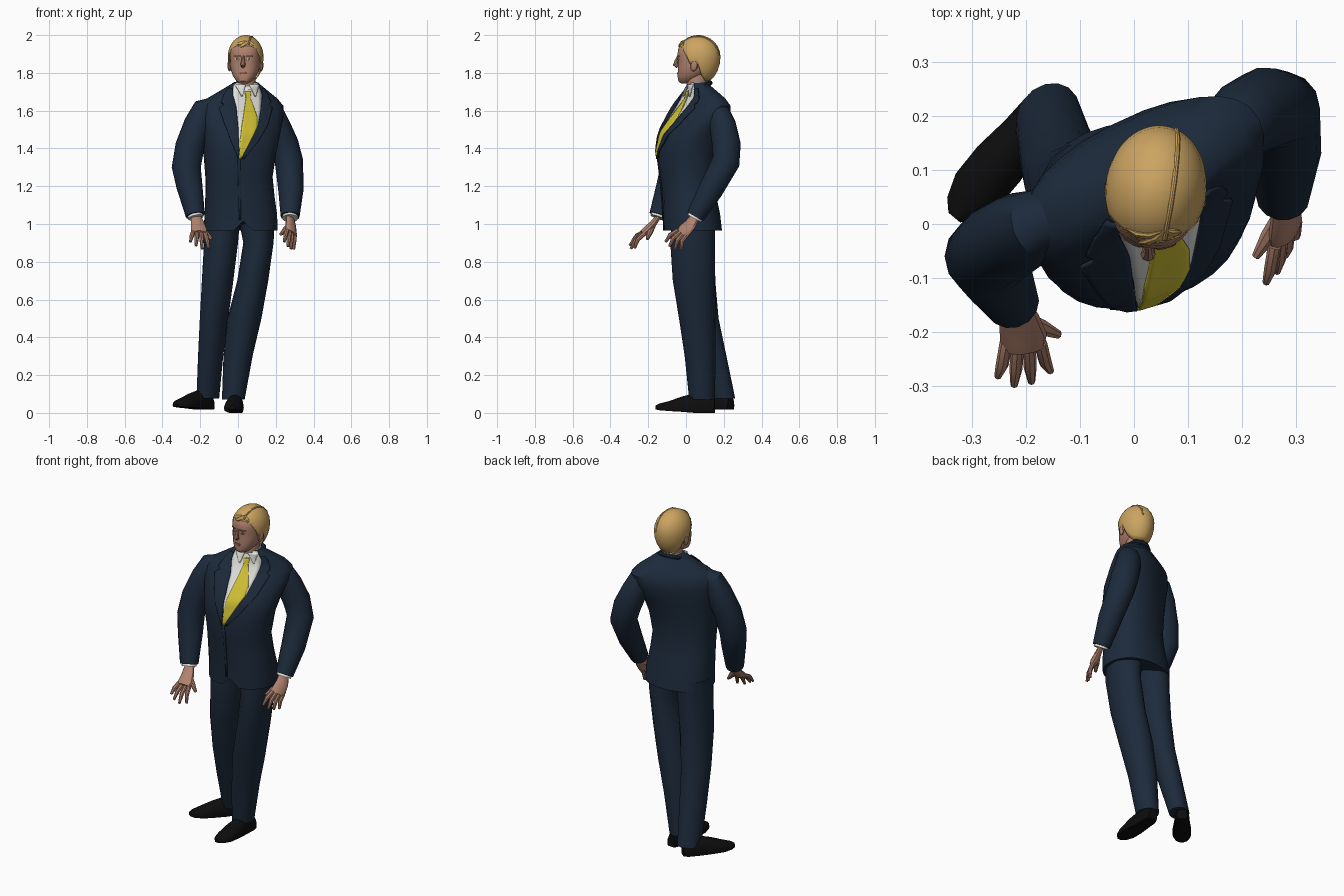
import bpy, bmesh
from math import sin, cos, pi, radians, copysign
from mathutils import Vector, Matrix
from mathutils.bvhtree import BVHTree

if "Cube" in bpy.data.objects:
    bpy.data.objects.remove(bpy.data.objects["Cube"])

def material(name, *rgb):
    m = bpy.data.materials.new(name)
    m.use_nodes = True
    m.diffuse_color = (*rgb, 1)
    m.node_tree.nodes["Principled BSDF"].inputs["Base Color"].default_value = (*rgb, 1)
    return m

SUIT = material("navy suit", .012, .0235, .044)
SHIRT = material("white shirt", .76, .76, .72)
TIE = material("yellow tie", .66, .55, .035)
SKIN = material("skin", .44, .225, .155)
LIPS = material("lips", .27, .115, .085)
HAIR = material("blond hair", .60, .37, .12)
BROW = material("brown brow", .2, .105, .055)
SHOE = material("black leather", .004, .004, .0045)

def finish(name, bm, mat, thick=0.0):
    """Turn a bmesh into a shaded object and return its surface tree."""
    tree = BVHTree.FromBMesh(bm)
    me = bpy.data.meshes.new(name)
    bm.to_mesh(me)
    bm.free()
    me.materials.append(mat)
    ob = bpy.data.objects.new(name, me)
    bpy.context.collection.objects.link(ob)
    if thick:
        mod = ob.modifiers.new("thickness", "SOLIDIFY")
        mod.thickness, mod.offset = thick, -1
    bpy.ops.object.select_all(action="DESELECT")
    ob.select_set(True)
    bpy.context.view_layer.objects.active = ob
    bpy.ops.object.shade_smooth_by_angle(angle=radians(35))
    return tree

def loft(name, rings, mat, top=True, thick=0.0):
    """Skin a list of closed rings of points."""
    bm = bmesh.new()
    vs = [[bm.verts.new(p) for p in ring] for ring in rings]
    for a, b in zip(vs, vs[1:]):
        for i in range(len(a)):
            bm.faces.new((a[i - 1], a[i], b[i], b[i - 1]))
    bm.faces.new(vs[0])
    if top:
        bm.faces.new(vs[-1])
    bmesh.ops.recalc_face_normals(bm, faces=bm.faces)
    return finish(name, bm, mat, thick)

def oval(z, cx, cy, hw, hd, yaw=0, n=28, power=2.0):
    """Horizontal rounded ring; three quarters of the way round is the front."""
    rot = Matrix.Rotation(radians(yaw), 3, "Z")
    turns = [(cos(2 * pi * i / n), sin(2 * pi * i / n)) for i in range(n)]
    return [Vector((cx, cy, z)) + rot @ Vector((hw * copysign(abs(c) ** (2 / power), c),
            hd * copysign(abs(s) ** (2 / power), s), 0)) for c, s in turns]

def tube(name, path, mat, n=14, flat=1.0, axis=(1, 0, 0)):
    """Tapered limb through points (x, y, z, radius), widest along axis."""
    pts, rings = [Vector(p[:3]) for p in path], []
    for i, p in enumerate(pts):
        t = (pts[min(i + 1, len(pts) - 1)] - pts[max(i - 1, 0)]).normalized()
        v = t.cross(Vector(axis)).normalized()
        u, r = v.cross(t), path[i][3]
        rings.append([p + u * r * cos(2 * pi * k / n) + v * r * flat * sin(2 * pi * k / n) for k in range(n)])
    loft(name, rings, mat)

def patch(name, tree, rows, mat, off, cols=8, steps=4):
    """Thin plate laid on the front of a surface; rows are (z, x left, x right)."""
    fine = [[p + (q - p) * k / steps for p, q in zip(a, b)] for a, b in zip(rows, rows[1:]) for k in range(steps)]
    bm, grid = bmesh.new(), []
    for z, xl, xr in fine + [rows[-1]]:
        line = []
        for c in range(cols + 1):
            x = xl + (xr - xl) * c / cols
            hit, nor, _, _ = tree.ray_cast(Vector((x, -1, z)), Vector((0, 1, 0)))
            if hit is None:
                hit, nor, _, _ = tree.find_nearest(Vector((x, 0, z)))
            line.append(bm.verts.new(hit + nor * off))
        grid.append(line)
    for a, b in zip(grid, grid[1:]):
        for c in range(cols):
            bm.faces.new((a[c], b[c], b[c + 1], a[c + 1]))
    finish(name, bm, mat, thick=.006)

# Jacket body, twisted towards its left at the chest, notched at the front hem
body = [(.965, .015, .035, .195, .155, 5), (1.05, .015, .03, .193, .15, 5), (1.15, .01, .015, .183, .142, 10),
        (1.25, .005, .005, .178, .138, 14), (1.38, .01, .005, .195, .152, 20), (1.48, .015, .026, .215, .15, 25),
        (1.57, .018, .068, .238, .13, 27), (1.625, .018, .085, .24, .108, 27), (1.665, .022, .086, .2, .085, 26),
        (1.7, .03, .08, .14, .07, 22), (1.73, .037, .072, .092, .057, 12), (1.748, .042, .072, .066, .05, 5)]
rings = [oval(*r, power=2.3) for r in body]
rings[0][21].z += .05
jacket = loft("jacket", rings, SUIT)

# Shirt front, tie, lapels and front edge lie on the jacket
patch("shirt_front", jacket, [(1.745, -.02, .10), (1.69, -.03, .125), (1.6, -.01, .12),
      (1.52, 0, .105), (1.43, .005, .06), (1.35, .008, .02)], SHIRT, .004)
patch("tie", jacket, [(1.70, .034, .066), (1.665, .04, .062), (1.56, .026, .10),
      (1.51, .018, .10), (1.43, .01, .06), (1.345, .004, .014)], TIE, .009)
patch("right_lapel", jacket, [(1.715, -.05, -.028), (1.68, -.075, -.029), (1.64, -.09, -.018),
      (1.63, -.075, -.015), (1.61, -.1, -.01), (1.5, -.06, 0), (1.345, 0, .006)], SUIT, .009)
patch("left_lapel", jacket, [(1.715, .118, .135), (1.68, .126, .155), (1.64, .123, .17),
      (1.63, .121, .16), (1.61, .12, .178), (1.52, .105, .155), (1.43, .06, .1), (1.345, .014, .03)], SUIT, .009)
patch("jacket_front_edge", jacket, [(1.35, -.002, .012), (1.02, .005, .015)], SUIT, .006, cols=2)

# Collars and neck
loft("shirt_collar", [oval(1.71, .045, .062, .064, .06), oval(1.752, .043, .068, .054, .052)], SHIRT)
for name, x0, x1, tip in (("right_collar_wing", -.018, .04, .018), ("left_collar_wing", .056, .108, .088)):
    patch(name, jacket, [(1.735, x0, x1), (1.705, (x0 + tip) / 2, (x1 + tip) / 2),
          (1.675, tip - .003, tip + .003)], SHIRT, .011, cols=4)
tube("jacket_collar", [(-.036, .06, 1.722, .008), (-.022, .1, 1.738, .012), (.01, .121, 1.745, .013),
     (.05, .128, 1.747, .013), (.092, .118, 1.743, .012), (.118, .085, 1.728, .008)], SUIT, n=8, axis=(0, 0, 1))
loft("neck", [oval(1.72, .045, .06, .05, .052), oval(1.83, .04, .06, .05, .055)], SKIN)

# Sleeves and shirt cuffs
sleeves = {"right": [(-.12, .02, 1.63, .045), (-.18, .0, 1.605, .064), (-.212, -.015, 1.53, .074),
                     (-.255, -.042, 1.41, .077), (-.274, -.06, 1.3, .077), (-.257, -.09, 1.2, .069), (-.226, -.145, 1.045, .051)],
           "left": [(.14, .145, 1.62, .05), (.182, .17, 1.59, .062), (.205, .195, 1.52, .072),
                    (.245, .214, 1.42, .077), (.27, .212, 1.33, .075), (.28, .13, 1.18, .067), (.276, .05, 1.04, .05)]}
for side, arm in sleeves.items():
    tube(side + "_sleeve", arm, SUIT)
    end = Vector(arm[-1][:3])
    d = (end - Vector(arm[-2][:3])).normalized()
    tube(side + "_cuff", [(*(end - d * .02), .04), (*(end + d * .012), .042)], SHIRT)

# Hands: palm path, spread of the knuckles, four fingertips and thumb tip
hands = {"right": ([(-.223, -.145, 1.04, .028), (-.213, -.175, 1.0, .037), (-.205, -.21, .965, .044),
                    (-.203, -.23, .95, .038)], (.021, 0, -.003),
                   [(-.252, -.282, .905), (-.222, -.298, .885), (-.19, -.292, .868), (-.155, -.272, .872)], (-.14, -.205, .92)),
         "left": ([(.276, .045, 1.035, .029), (.28, .025, 1.0, .037), (.28, -.008, .965, .043),
                   (.278, -.02, .95, .038)], (-.013, -.015, .008),
                  [(.295, -.025, .865), (.28, -.058, .868), (.265, -.088, .88), (.245, -.108, .905)], (.226, -.06, .945))}
for side, (palm, spread, tips, thumb) in hands.items():
    tube(side + "_palm", palm, SKIN, n=12, flat=.5, axis=spread)
    for i, tip in enumerate(tips):
        tip = Vector(tip)
        start = Vector(palm[2][:3]) + Vector(spread) * (i - 1.5) + Vector((0, -.01, -.01))
        mid = start.lerp(tip, .5) + Vector((0, -.01, .006))
        tube(f"{side}_finger_{i + 1}", [(*start, .0125), (*mid, .012), (*tip, .007)], SKIN, n=8)
    root, tip = Vector(palm[1][:3]), Vector(thumb)
    tube(side + "_thumb", [(*root, .018), (*root.lerp(tip, .55), .016), (*tip, .008)], SKIN, n=8)

# Trousers
loft("left_trouser_leg", [oval(*r, n=16) for r in (
    (1.02, .10, .04, .095, .115), (.9, .108, .035, .08, .118), (.7, .078, .042, .082, .112), (.5, .034, .06, .09, .097),
    (.3, 0, .075, .077, .082), (.07, -.025, .085, .06, .068))], SUIT)
loft("right_trouser_leg", [oval(*r, n=16) for r in (
    (1.02, -.085, .04, .095, .115, 0), (.9, -.09, .038, .09, .116, 0), (.7, -.108, .05, .084, .106, -8),
    (.5, -.127, .083, .074, .092, -15), (.3, -.145, .137, .064, .08, -25), (.075, -.16, .197, .056, .068, -35))], SUIT)

# Shoes: flat-bottomed sections (distance, half width, height, lift) from heel to toe
for name, heel, toe, lift in (("left_shoe", (-.008, .152, 0), (-.03, -.16, 0), 0),
                              ("right_shoe", (-.145, .238, 0), (-.333, .012, 0), .018)):
    heel, toe = Vector(heel), Vector(toe)
    d, length = (toe - heel).normalized(), (toe - heel).length
    side, rings = Vector((-d.y, d.x, 0)), []
    for t, w, h, up in ((0, .028, .07, 0), (.1, .04, .1, 0), (.33, .043, .105, 0), (.56, .051, .08, .006),
                        (.78, .05, .052, .01), (.93, .034, .036, .014), (1, .014, .022, .018)):
        rings.append([heel + d * t * length + side * w * cos(k * pi / 8)
                      + Vector((0, 0, lift + up + h * max(0, .3 + .7 * sin(k * pi / 8)))) for k in range(16)])
    loft(name, rings, SHOE)

# Head, turned a little to its right
def on_head(x, y, z):
    return Vector((.04, .06, 0)) + Matrix.Rotation(radians(-8), 3, "Z") @ Vector((x, y - .06, z))

rings = []
for z, front, back, hw in ((1.745, -.028, .01, .022), (1.757, -.041, .04, .04), (1.782, -.045, .09, .06),
                           (1.81, -.043, .12, .073), (1.84, -.043, .14, .079), (1.87, -.041, .15, .081),
                           (1.895, -.046, .155, .082), (1.93, -.041, .155, .081), (1.96, -.02, .14, .063), (1.98, .012, .11, .036)):
    rings.append([on_head(*p) for p in oval(z, 0, (front + back) / 2, hw, (back - front) / 2, n=24, power=2.3)])
face = loft("head", rings, SKIN)

# Face details
nose_x = .027
tube("nose", [(nose_x, -.04, 1.89, .007), (nose_x, -.052, 1.86, .01),
     (nose_x - .001, -.056, 1.845, .014), (nose_x, -.043, 1.833, .01)], SKIN, n=8)
patch("mouth", face, [(1.805, nose_x - .012, nose_x + .012), (1.8, nose_x - .022, nose_x + .022),
      (1.793, nose_x - .012, nose_x + .012)], LIPS, .003, steps=2)
for side, s in (("right", -1), ("left", 1)):
    x = nose_x + s * .032
    patch(side + "_eye", face, [(1.877, x - .007, x + .007), (1.872, x - .013, x + .013),
          (1.867, x - .007, x + .007)], SHIRT, .002, cols=4, steps=2)
    patch(side + "_iris", face, [(1.878, x - .004, x + .004), (1.867, x - .004, x + .004)], BROW, .004, cols=2, steps=2)
    patch(side + "_brow", face, [(1.892, x - .017, x + .017), (1.887, x - .018, x + .018)], BROW, .003, cols=6, steps=2)
    bm = bmesh.new()
    bmesh.ops.create_uvsphere(bm, u_segments=10, v_segments=8, radius=1)
    for v in bm.verts:
        v.co = on_head(s * .084 + v.co.x * .012, .055 + v.co.y * .02 + v.co.z * .004, 1.84 + v.co.z * .032)
    finish(side + "_ear", bm, SKIN)

# Hair cap, from the crown down to a hairline (degrees from front, degrees from crown)
hairline = [(0, 58), (30, 60), (50, 69), (67, 92), (74, 107), (86, 108), (93, 98), (106, 130), (130, 148), (181, 150)]

def reach(a):
    return next(p + (q - p) * (a - b) / (c - b) for (b, p), (c, q) in zip(hairline, hairline[1:]) if b <= a <= c)

def hair_point(deg, phi, grow=1.0):
    a, p = radians(deg), radians(phi)
    return on_head(.094 * grow * sin(p) * sin(a), .065 - .118 * grow * sin(p) * cos(a),
                   1.885 + (.115 if phi < 90 else .15) * cos(p))

loft("hair", [[hair_point(d, reach(abs(d)) * k / 10) for d in range(-180, 180, 6)]
              for k in (.3, 1, 2, 3, 4, 5, 6, 7, 8, 9, 10)], HAIR, top=False, thick=.006)

# Parting ridge and swept fringe
ridge = [(22, 56, .99), (28, 42, .99), (55, 24, .99), (115, 22, .99), (150, 40, .99), (161, 62, .99), (166, 85, .99)]
tube("hair_parting", [(*hair_point(*p), .005) for p in ridge], HAIR, n=8)
for i, (start, end, low) in enumerate(((20, -34, 56), (24, -12, 64), (26, 44, 60))):
    lock = [(*hair_point(start + (end - start) * t, 44 + (low - 44) * t, 1.0), r)
            for t, r in ((0, .004), (.35, .01), (.7, .01), (1, .003))]
    tube(f"fringe_lock_{i + 1}", lock, HAIR, n=8, flat=.6, axis=(0, .4, 1))
